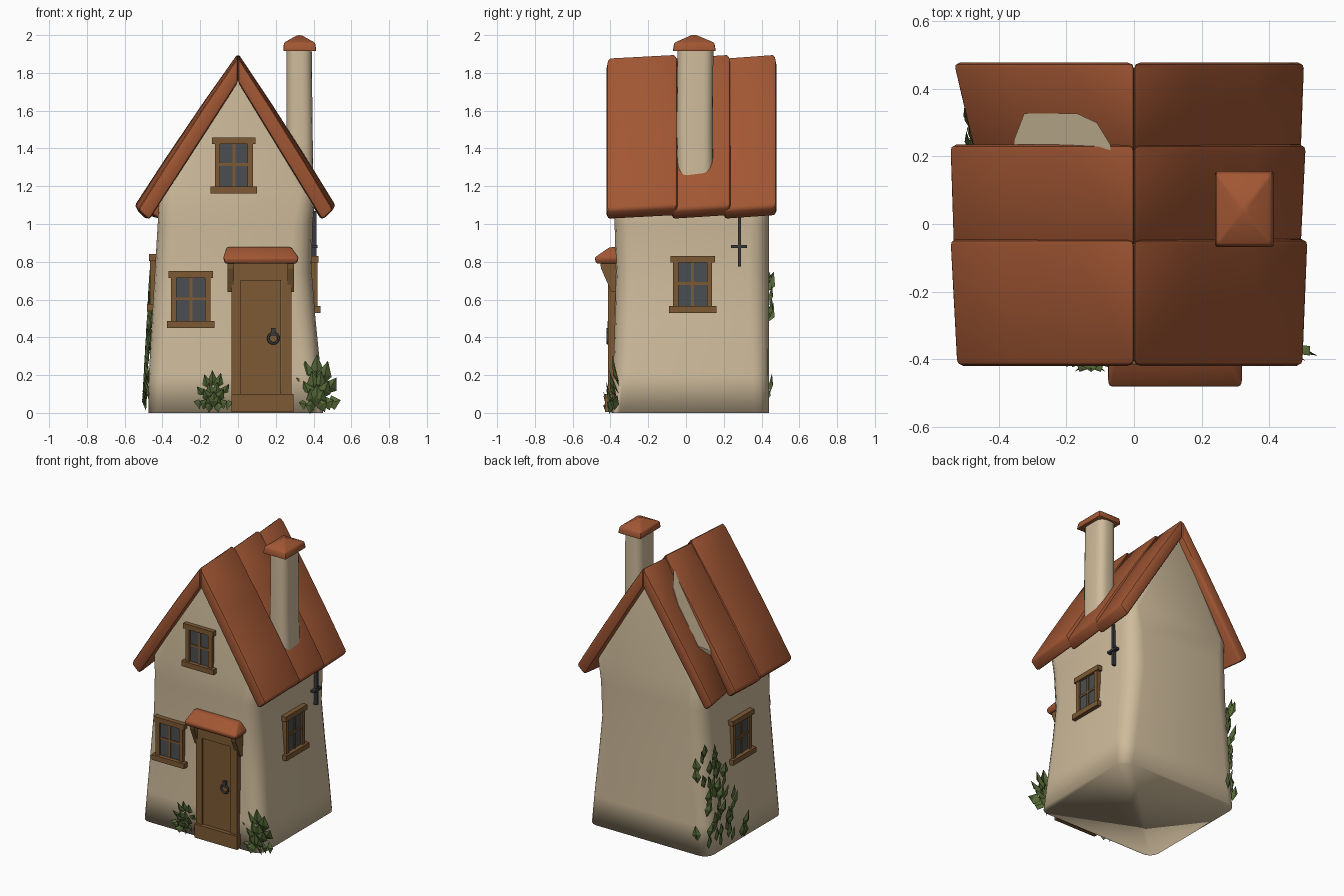
import bpy
import bmesh
import math
import random
from mathutils import Matrix, Vector

random.seed(4)
cube = bpy.data.objects.get("Cube")
if cube:
    bpy.data.objects.remove(cube, do_unlink=True)


def material(name, rgb):
    mat = bpy.data.materials.new(name)
    mat.use_nodes = True
    mat.diffuse_color = (*rgb, 1)
    mat.node_tree.nodes["Principled BSDF"].inputs["Base Color"].default_value = (*rgb, 1)
    return mat


plaster = material("cream plaster", (.62, .5, .33))
tile = material("red clay tile", (.36, .095, .034))
wood = material("brown wood", (.2, .1, .034))
glass = material("grey glass", (.07, .078, .082))
iron = material("dark iron", (.042, .043, .046))
green = material("leaf green", (.09, .14, .038))


def finish(name, bm, mats, bevel=0, angle=35, segments=2):
    bm.normal_update()
    if bevel:
        sharp = [e for e in bm.edges if e.is_manifold and e.calc_face_angle() > .5]
        bmesh.ops.bevel(bm, geom=sharp, offset=bevel, segments=segments,
                        profile=.5, affect='EDGES', clamp_overlap=True)
    mesh = bpy.data.meshes.new(name)
    bm.to_mesh(mesh)
    bm.free()
    obj = bpy.data.objects.new(name, mesh)
    bpy.context.collection.objects.link(obj)
    for mat in mats:
        mesh.materials.append(mat)
    if angle:
        bpy.ops.object.select_all(action='DESELECT')
        obj.select_set(True)
        bpy.context.view_layer.objects.active = obj
        bpy.ops.object.shade_smooth_by_angle(angle=math.radians(angle))
    return obj


def loft(name, rings, mat, bevel=0, angle=35, top=True):
    """Skin a closed surface over matching rings of points."""
    bm = bmesh.new()
    rows = [[bm.verts.new(p) for p in ring] for ring in rings]
    count = len(rows[0])
    for low, high in zip(rows, rows[1:]):
        for i in range(count):
            j = (i + 1) % count
            bm.faces.new((low[i], low[j], high[j], high[i]))
    bm.faces.new(rows[0][::-1])
    if top:
        bm.faces.new(rows[-1])
    bmesh.ops.recalc_face_normals(bm, faces=bm.faces)
    return finish(name, bm, [mat], bevel, angle)


def rounded(z, x0, x1, y0, y1, r, steps=4):
    """Rectangle with round corners at height z."""
    rx, ry = min(r, (x1 - x0) * .4), min(r, (y1 - y0) * .4)
    corners = [(x1 - rx, y1 - ry), (x0 + rx, y1 - ry), (x0 + rx, y0 + ry), (x1 - rx, y0 + ry)]
    ring = []
    for q, (cx, cy) in enumerate(corners):
        for s in range(steps + 1):
            a = math.pi / 2 * (q + s / steps)
            ring.append((cx + rx * math.cos(a), cy + ry * math.sin(a), z))
    return ring


def rect(z, x0, x1, y0, y1):
    return [(x0, y0, z), (x1, y0, z), (x1, y1, z), (x0, y1, z)]


def boxes(name, parts, mats, matrix=Matrix()):
    """Several boxes (x0, x1, y0, y1, z0, z1, slot) in one object."""
    bm = bmesh.new()
    for x0, x1, y0, y1, z0, z1, slot in parts:
        size = Matrix.Diagonal((x1 - x0, y1 - y0, z1 - z0, 1))
        place = Matrix.Translation(((x0 + x1) / 2, (y0 + y1) / 2, (z0 + z1) / 2))
        new = bmesh.ops.create_cube(bm, size=1, matrix=matrix @ place @ size)
        for face in {f for v in new["verts"] for f in v.link_faces}:
            face.material_index = slot
    return finish(name, bm, mats, angle=0)


# Plaster walls, flared at the foot and closing to the ridge
loft("house_walls", [
    rounded(0, -.475, .45, -.395, .44, .07),
    rounded(.2, -.472, .44, -.386, .44, .09),
    rounded(.5, -.455, .41, -.376, .44, .1),
    rounded(.75, -.44, .39, -.372, .44, .11),
    rounded(1, -.425, .395, -.378, .44, .1),
    rounded(1.17, -.415, .41, -.38, .44, .08),
    rounded(1.82, -.005, .005, -.37, .435, .08)], plaster, angle=95, top=False)


# Roof strips: each one rises towards its rear edge
def roof_strip(name, side, y0, y1, reach0, reach1):
    rings = []
    for y, reach, lift in ((y0, reach0, 0), (y1, reach1, .02)):
        ring = []
        for t in (0, .35, .7, 1):
            bulge = .012 * math.sin(math.pi * t)
            ring.append((side * reach * t, y, 1.885 + lift - .81 * t + bulge))
        for t in (1, .5, 0):
            ring.append((side * (reach - .06) * t, y, 1.75 + lift - .73 * t))
        rings.append(ring)
    loft(name, rings, tile, bevel=.018, angle=40)


for name, y0, y1, left, right in (
        ("front", -.42, -.045, (.53, .55), (.505, .52)),
        ("middle", -.075, .235, (.54, .55), (.5, .515)),
        ("back", .2, .478, (.475, .54), (.5, .51))):
    roof_strip(f"roof_{name}_right", -1, y0, y1, *left)
    roof_strip(f"roof_{name}_left", 1, y0, y1, *right)

# Plaster showing through the gap between two strips
outline = [(-.36, .2), (-.355, .25), (-.325, .328), (-.17, .328), (-.11, .3), (-.07, .235), (-.07, .2)]
loft("exposed_plaster", [[(x, y, h + 1.62 * x) for x, y in outline] for h in (1.83, 1.917)],
     plaster, angle=30)

# Chimney with a low pointed cap
loft("chimney", [
    rounded(1.1, .255, .4, -.04, .145, .05),
    rounded(1.5, .257, .395, -.05, .142, .05),
    rounded(1.95, .258, .39, -.045, .145, .05)], plaster, angle=50)
loft("chimney_cap", [
    rect(1.915, .24, .415, -.07, .158),
    rect(1.96, .243, .408, -.062, .15),
    rect(2, .315, .335, .03, .055)], tile, bevel=.007)


# Four-pane windows, drawn facing -y and turned onto each wall
def window(name, spot, turn, width, height):
    h, w = height / 2, width / 2
    parts = [
        (-w, w, -.026, .03, h - .035, h, 0),
        (-w - .008, w + .008, -.036, .03, -h, -h + .036, 0),
        (-w * .36 + .03, -w * .36 + .042, -.014, .02, -h, h - .02, 0),
        (-w + .02, w - .02, -.014, .02, -.002, .012, 0),
        (-w + .02, w - .02, -.008, .02, -h + .02, h - .02, 1)]
    parts[2] = (-.008, .008, -.014, .02, -h + .02, h - .02, 0)
    for s in (-1, 1):
        a, b = sorted((s * (w - .014), s * (w - .042)))
        parts.append((a, b, -.02, .03, -h + .02, h - .02, 0))
    boxes(name, parts, [wood, glass],
          Matrix.Translation(spot) @ Matrix.Rotation(math.radians(turn), 4, 'Z'))


window("gable_window", (-.022, -.38, 1.31), 0, .23, .295)
window("ground_window", (-.25, -.38, .6), 0, .235, .3)
window("left_wall_window", (.4, .035, .68), 90, .235, .3)
window("right_wall_window", (-.445, .04, .69), -90, .235, .3)

# Door, frame and step
boxes("door", [
    (.012, .228, -.402, -.34, .09, .71, 0)], [wood])
boxes("door_frame", [
    (-.035, .013, -.413, -.34, .09, .79, 0),
    (.229, .283, -.413, -.34, .09, .79, 0),
    (-.035, .283, -.413, -.34, .7, .79, 0)], [wood])
boxes("door_step", [(-.035, .293, -.43, -.34, .005, .1, 0)], [wood])

# Tiled canopy over the door, held by two brackets
loft("door_canopy", [
    rect(.79, -.07, .31, -.475, -.36),
    rect(.822, -.078, .322, -.484, -.35),
    rect(.877, -.06, .282, -.405, -.35)], tile, bevel=.01)
side_profile = [(-.36, .64), (-.36, .8), (-.455, .8), (-.45, .765), (-.395, .64)]
for name, x in (("right", -.055), ("left", .262)):
    loft(f"canopy_bracket_{name}", [[(x + d, y, z) for y, z in side_profile] for d in (0, .034)],
         wood, angle=0)

# Iron ring knocker and wall anchor
bpy.ops.mesh.primitive_torus_add(location=(.187, -.414, .395), rotation=(math.pi / 2, 0, 0),
                                 major_radius=.027, minor_radius=.007,
                                 major_segments=16, minor_segments=6)
ring = bpy.context.object
ring.name = "door_knocker"
ring.data.materials.append(iron)
bpy.ops.object.shade_smooth()
boxes("knocker_plate", [(.176, .198, -.42, -.395, .41, .45, 0)], [iron])
boxes("wall_anchor", [
    (.375, .415, .274, .29, .775, 1.07, 0),
    (.375, .42, .238, .322, .872, .888, 0)], [iron])


# Pointed leaves with a raised middle rib
def leaf(bm, base, tip, normal, width):
    base, tip, normal = Vector(base), Vector(tip), Vector(normal).normalized()
    side = (tip - base).cross(normal).normalized() * width
    middle = base.lerp(tip, .42)
    rim = [bm.verts.new(p) for p in (base, middle + side, tip, middle - side)]
    rib = bm.verts.new(middle + normal * width * .45)
    for i in range(4):
        bm.faces.new((rim[i], rim[(i + 1) % 4], rib))


def bush(name, x, y, half, height):
    bm = bmesh.new()
    for layer, (near, far, count) in enumerate(((.45, 1, 7), (.22, .72, 6), (.04, .45, 5))):
        for i in range(count):
            a = math.radians(-78 + 156 * i / (count - 1)) + random.uniform(-.08, .08)
            dx, dz = half * math.sin(a), height * math.cos(a)
            depth = y - .014 * layer
            leaf(bm, (x + dx * near, depth + .02, .025 + dz * near * .95),
                 (x + dx * far, depth - .015, .025 + dz * far * .92),
                 (math.sin(a) * .5, -1, .3), height * .13)
    finish(name, bm, [green], angle=0)


bush("bush_right", -.13, -.395, .105, .22)
bush("bush_left", .415, -.375, .13, .31)

# Ivy climbing the right wall at the back corner
bm = bmesh.new()
for i in range(46):
    z = .66 * (i / 45) ** 1.15
    spread = .34 * (1 - z / .7) + .07
    y = .43 - random.random() * spread
    x = -.487 + .055 * z + max(0, y - .36) * .4
    lean = random.uniform(-.05, .05)
    leaf(bm, (x, y, z + .01), (x - .015, y + lean, z + .12),
         (-1, random.uniform(-.3, .4), .2), .033)
for z in (.1, .5, .57):
    leaf(bm, (-.4, .443, z), (-.39, .455, z + .11), (-.3, 1, .2), .03)
finish("ivy", bm, [green], angle=0)
